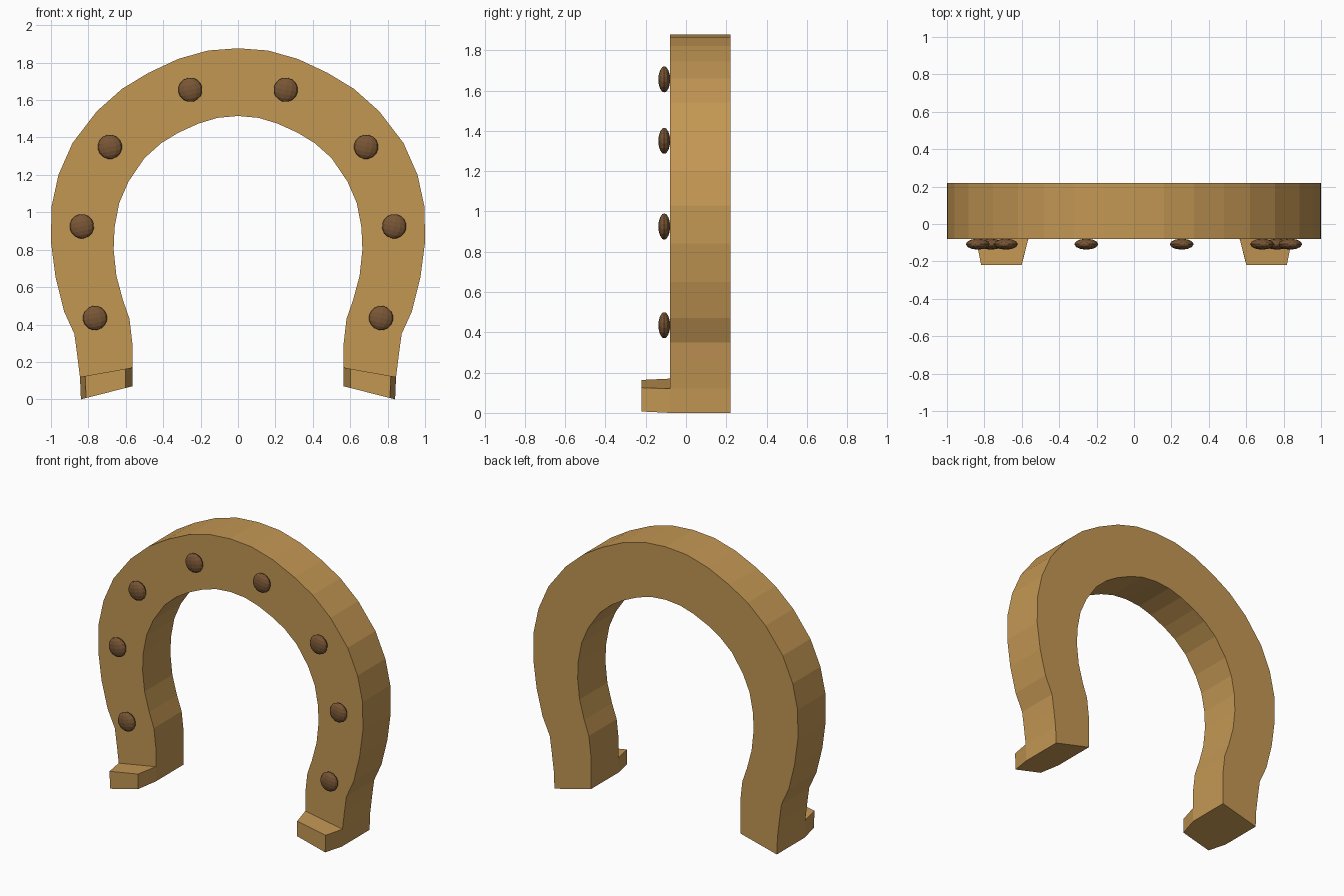
import bpy
import bmesh
from mathutils import Matrix, Vector

cube = bpy.data.objects.get("Cube")
if cube:
    bpy.data.objects.remove(cube, do_unlink=True)

FRONT, BACK, TOE = -0.08, 0.22, -0.22


def make_material(name, color):
    mat = bpy.data.materials.new(name)
    mat.use_nodes = True
    mat.diffuse_color = color
    mat.node_tree.nodes["Principled BSDF"].inputs["Base Color"].default_value = color
    return mat


def make_object(name, bm, mat):
    bmesh.ops.recalc_face_normals(bm, faces=bm.faces)
    mesh = bpy.data.meshes.new(name)
    bm.to_mesh(mesh)
    bm.free()
    mesh.materials.append(mat)
    obj = bpy.data.objects.new(name, mesh)
    bpy.context.collection.objects.link(obj)
    return obj


gold = make_material("warm gold", (0.55, 0.31, 0.088, 1))
brown = make_material("dark brown", (0.19, 0.092, 0.036, 1))

# Half outlines of the shoe (x, z), from the crown down to the heel
outer = [(0, 1.877), (.16, 1.865), (.32, 1.82), (.48, 1.745), (.62, 1.66),
         (.755, 1.54), (.885, 1.37), (.96, 1.2), (.997, 1.03), (1, .84),
         (.975, .65), (.93, .47), (.875, .35), (.86, .24), (.845, .12), (.84, 0)]
inner = [(0, 1.515), (.11, 1.505), (.21, 1.475), (.32, 1.425), (.41, 1.37),
         (.5, 1.29), (.585, 1.165), (.635, 1.05), (.66, .92), (.665, .8),
         (.65, .66), (.615, .53), (.58, .43), (.565, .3), (.565, .17), (.565, .07)]


def both_sides(half):
    return [(-x, z) for x, z in reversed(half[1:])] + half


# Shoe body: a strip of quads pushed back to full thickness
bm = bmesh.new()
rims = [[bm.verts.new((x, FRONT, z)) for x, z in both_sides(h)] for h in (outer, inner)]
for i in range(len(rims[0]) - 1):
    bm.faces.new((rims[0][i], rims[0][i + 1], rims[1][i + 1], rims[1][i]))
result = bmesh.ops.extrude_face_region(bm, geom=bm.faces[:], use_keep_orig=True)
moved = [v for v in result["geom"] if isinstance(v, bmesh.types.BMVert)]
bmesh.ops.translate(bm, verts=moved, vec=(0, BACK - FRONT, 0))
make_object("shoe_body", bm, gold)


# Heel cleats: sheared blocks that narrow towards the front
def heel_cleat(name, side):
    bm = bmesh.new()
    corners = [Vector((x, FRONT, z)) for x, z in (inner[-2], outer[-2], outer[-1], inner[-1])]
    rings = []
    for y, start, end in ((FRONT, 0, 1), (TOE, 0.13, 0.9)):
        ring = []
        for a, b, t in ((0, 1, start), (0, 1, end), (3, 2, end), (3, 2, start)):
            p = corners[a].lerp(corners[b], t)
            ring.append(bm.verts.new((side * p.x, y, p.z)))
        rings.append(ring)
        bm.faces.new(ring)
    for i in range(4):
        j = (i + 1) % 4
        bm.faces.new((rings[0][i], rings[0][j], rings[1][j], rings[1][i]))
    make_object(name, bm, gold)


heel_cleat("left_heel_cleat", 1)
heel_cleat("right_heel_cleat", -1)

# Nail heads: flattened low-poly balls
nails = [(.255, 1.655), (.685, 1.35), (.835, .925), (.765, .435)]
for side, label in ((1, "left"), (-1, "right")):
    for n, (x, z) in enumerate(nails, 1):
        bm = bmesh.new()
        bmesh.ops.create_uvsphere(bm, u_segments=12, v_segments=8, radius=0.065)
        bmesh.ops.scale(bm, verts=bm.verts, vec=(1, 0.45, 1))
        bmesh.ops.rotate(bm, verts=bm.verts, cent=(0, 0, 0),
                         matrix=Matrix.Rotation(side * 0.2, 3, "Y"))
        nail = make_object(f"{label}_nail_{n}", bm, brown)
        nail.location = (side * x, -0.108, z)
